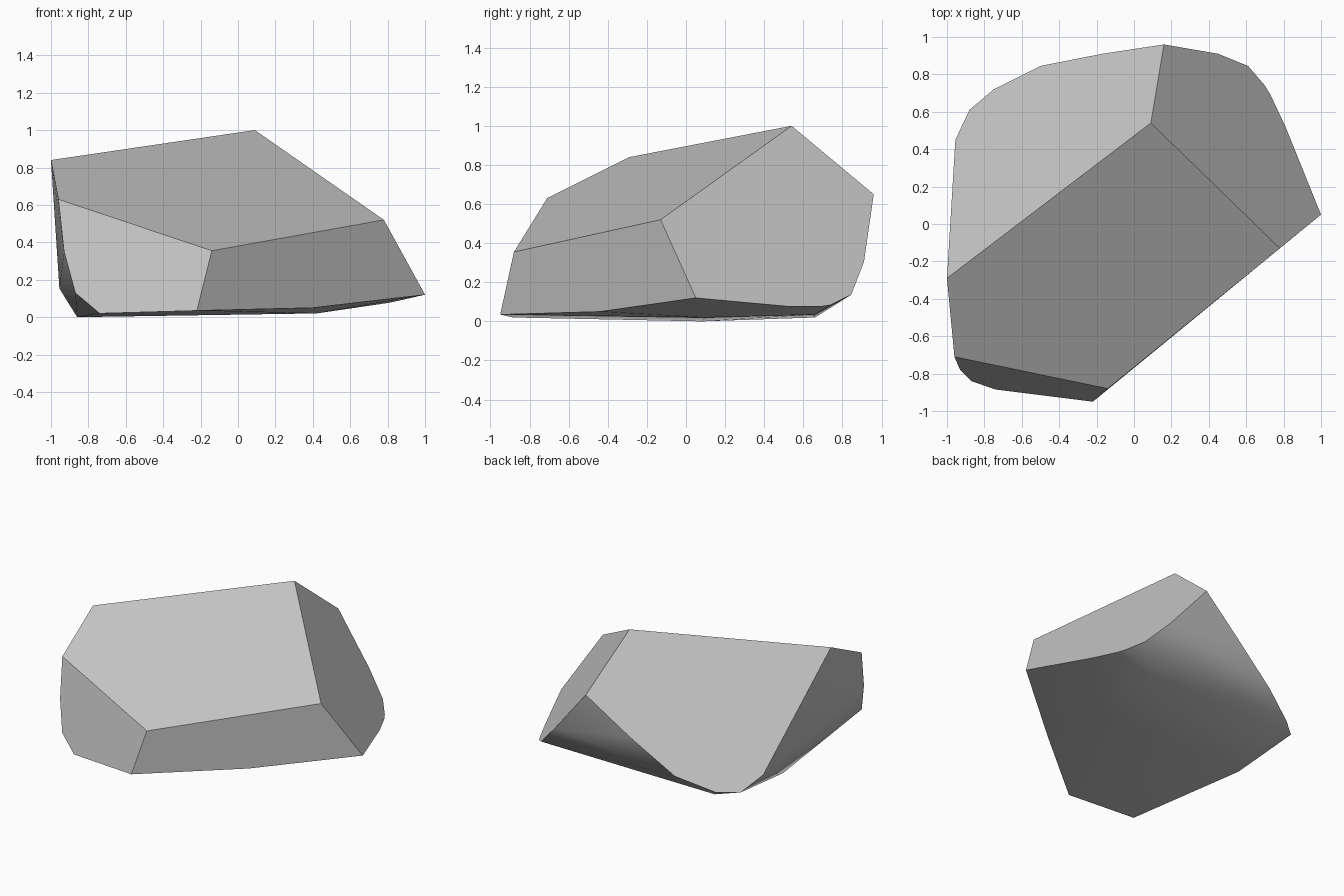
import bpy, bmesh
from math import radians
from mathutils import Vector
from mathutils.geometry import normal

cube = bpy.data.objects.get("Cube")
if cube:
    bpy.data.objects.remove(cube, do_unlink=True)

# Stone colour
stone = bpy.data.materials.new("stone_grey")
stone.use_nodes = True
grey = (0.55, 0.55, 0.55, 1)
stone.diffuse_color = grey
stone.node_tree.nodes["Principled BSDF"].inputs["Base Color"].default_value = grey

# Corners where the broken facets meet
peak = Vector((0.09, 0.54, 1.0))
east_shoulder = Vector((0.78, -0.13, 0.52))
south_shoulder = Vector((-0.14, -0.88, 0.355))
south_foot = Vector((-0.22, -0.95, 0.035))
east_foot = Vector((1.0, 0.05, 0.12))
west_high = Vector((-1.0, -0.29, 0.84))
west_low = Vector((-0.96, -0.71, 0.63))
back_high = Vector((0.16, 0.96, 0.65))
corners = [peak, east_shoulder, south_shoulder, south_foot,
           east_foot, west_high, west_low, back_high]

# Broken facets, each given by three of its corners
facets = {
    "top": (peak, west_high, south_shoulder),
    "east": (peak, east_foot, back_high),
    "back": (peak, back_high, west_high),
    "side": (south_shoulder, south_foot, east_foot),
    "front": (west_low, south_foot, south_shoulder),
}
normals = {}
centre = Vector((0, 0, 0.4))
for name, tri in facets.items():
    n = normal(tri)
    normals[name] = n if n.dot(tri[0] - centre) > 0 else -n


def on_facet(name, x, y):
    """Point of a facet above the given plan position."""
    n, p = normals[name], facets[name][0]
    return Vector((x, y, p.z - (n.x * (x - p.x) + n.y * (y - p.y)) / n.z))


# Curved rims where the facets run into the worn skin
rim = [on_facet("east", x, y) for x, y in
       ((0.45, 0.91), (0.61, 0.845), (0.7, 0.74), (0.73, 0.69), (0.81, 0.52))]
rim += [on_facet("back", x, y) for x, y in
        ((-0.17, 0.91), (-0.5, 0.845), (-0.75, 0.72), (-0.88, 0.61),
         (-0.955, 0.45), (-0.973, 0.15))]
rim += [Vector(p) for p in
        ((-0.93, -0.78, 0.35), (-0.87, -0.84, 0.13), (-0.74, -0.885, 0.02))]

# Worn underside
under = [Vector(p) for p in
         ((0.4, -0.441, 0.05), (0.42, 0.1, 0.02), (-0.86, 0.08, 0),
          (-0.7, 0.66, 0.02), (0.4, 0.66, 0.035))]

# Wrap the points in a closed skin and merge the flat facets
bm = bmesh.new()
for p in corners + rim + under:
    bm.verts.new(p)
bmesh.ops.convex_hull(bm, input=bm.verts[:])
for v in [v for v in bm.verts if not v.link_faces]:
    bm.verts.remove(v)
bmesh.ops.recalc_face_normals(bm, faces=bm.faces[:])
bmesh.ops.dissolve_limit(bm, angle_limit=radians(2),
                         verts=bm.verts[:], edges=bm.edges[:])

# Broken facets stay flat with sharp borders, the worn skin is smooth
for f in bm.faces:
    f.smooth = not any(f.normal.angle(n) < radians(5) for n in normals.values())
for e in bm.edges:
    e.smooth = all(f.smooth for f in e.link_faces)

mesh = bpy.data.meshes.new("rock")
bm.to_mesh(mesh)
bm.free()
mesh.materials.append(stone)
rock = bpy.data.objects.new("rock", mesh)
bpy.context.collection.objects.link(rock)
